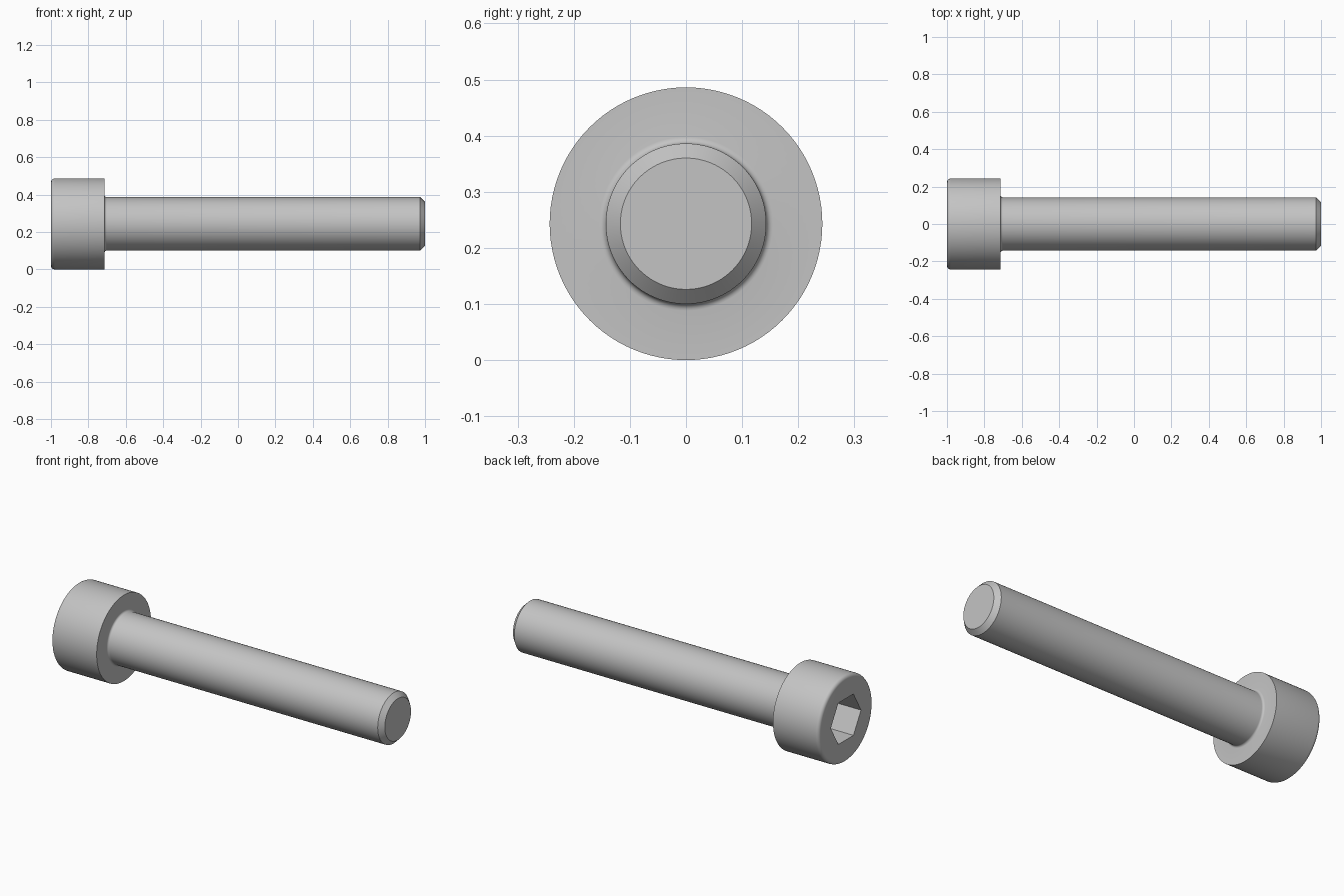
import bpy, bmesh
from math import pi, cos, sin, radians
from mathutils import Matrix, Vector

cube = bpy.data.objects.get("Cube")
if cube:
    bpy.data.objects.remove(cube, do_unlink=True)

SEGMENTS = 96
HEAD_R, SHAFT_R, TIP_R = 0.243, 0.143, 0.117
HEAD_X, TIP_X = -0.714, 1.0
RIM, FILLET, CHAMFER = 0.02, 0.012, 0.026
SOCKET_R, SOCKET_DEPTH = 0.135, 0.145

steel = bpy.data.materials.new("steel grey")
steel.use_nodes = True
colour = (0.55, 0.55, 0.55, 1)
steel.diffuse_color = colour
steel.node_tree.nodes["Principled BSDF"].inputs["Base Color"].default_value = colour


def arc(cx, cr, radius, start, end, steps=5):
    """Points of a rounded corner as (x, radius) pairs."""
    angles = [radians(start + (end - start) * i / steps) for i in range(steps + 1)]
    return [(cx + radius * cos(a), cr + radius * sin(a)) for a in angles]


def make_object(name, bm):
    bmesh.ops.recalc_face_normals(bm, faces=bm.faces)
    mesh = bpy.data.meshes.new(name)
    bm.to_mesh(mesh)
    bm.free()
    mesh.materials.append(steel)
    obj = bpy.data.objects.new(name, mesh)
    bpy.context.collection.objects.link(obj)
    return obj


# Screw body: rounded head rim, under-head fillet, shaft and chamfered tip
profile = arc(RIM - 1, HEAD_R - RIM, RIM, 180, 90)
profile += [(HEAD_X, HEAD_R)]
profile += arc(HEAD_X + FILLET, SHAFT_R + FILLET, FILLET, 180, 270)
profile += [(TIP_X - CHAMFER, SHAFT_R), (TIP_X, TIP_R)]

bm = bmesh.new()
rings = []
for x, r in profile:
    angles = [2 * pi * i / SEGMENTS for i in range(SEGMENTS)]
    rings.append([bm.verts.new((x, r * cos(a), r * sin(a))) for a in angles])
for a, b in zip(rings, rings[1:]):
    for i in range(SEGMENTS):
        j = (i + 1) % SEGMENTS
        bm.faces.new((a[i], a[j], b[j], b[i]))
bm.faces.new(rings[0])
bm.faces.new(rings[-1])
screw = make_object("socket_head_screw", bm)
screw.location.z = HEAD_R

# Hex socket: corners point sideways, flats at top and bottom
bm = bmesh.new()
corners = [bm.verts.new((SOCKET_DEPTH - 1, SOCKET_R * cos(i * pi / 3), SOCKET_R * sin(i * pi / 3)))
           for i in range(6)]
floor = bm.faces.new(corners)
sides = bmesh.ops.extrude_face_region(bm, geom=[floor], use_keep_orig=True)
moved = [v for v in sides["geom"] if isinstance(v, bmesh.types.BMVert)]
bmesh.ops.translate(bm, verts=moved, vec=(-SOCKET_DEPTH - 0.1, 0, 0))
cutter = make_object("socket_cutter", bm)
cutter.location.z = HEAD_R
cutter.hide_render = True

cut = screw.modifiers.new("hex socket", "BOOLEAN")
cut.operation = "DIFFERENCE"
cut.solver = "EXACT"
cut.object = cutter

bpy.ops.object.select_all(action="DESELECT")
screw.select_set(True)
bpy.context.view_layer.objects.active = screw
bpy.ops.object.modifier_apply(modifier=cut.name)
bpy.data.objects.remove(cutter, do_unlink=True)
bpy.ops.object.shade_smooth_by_angle(angle=radians(30))
